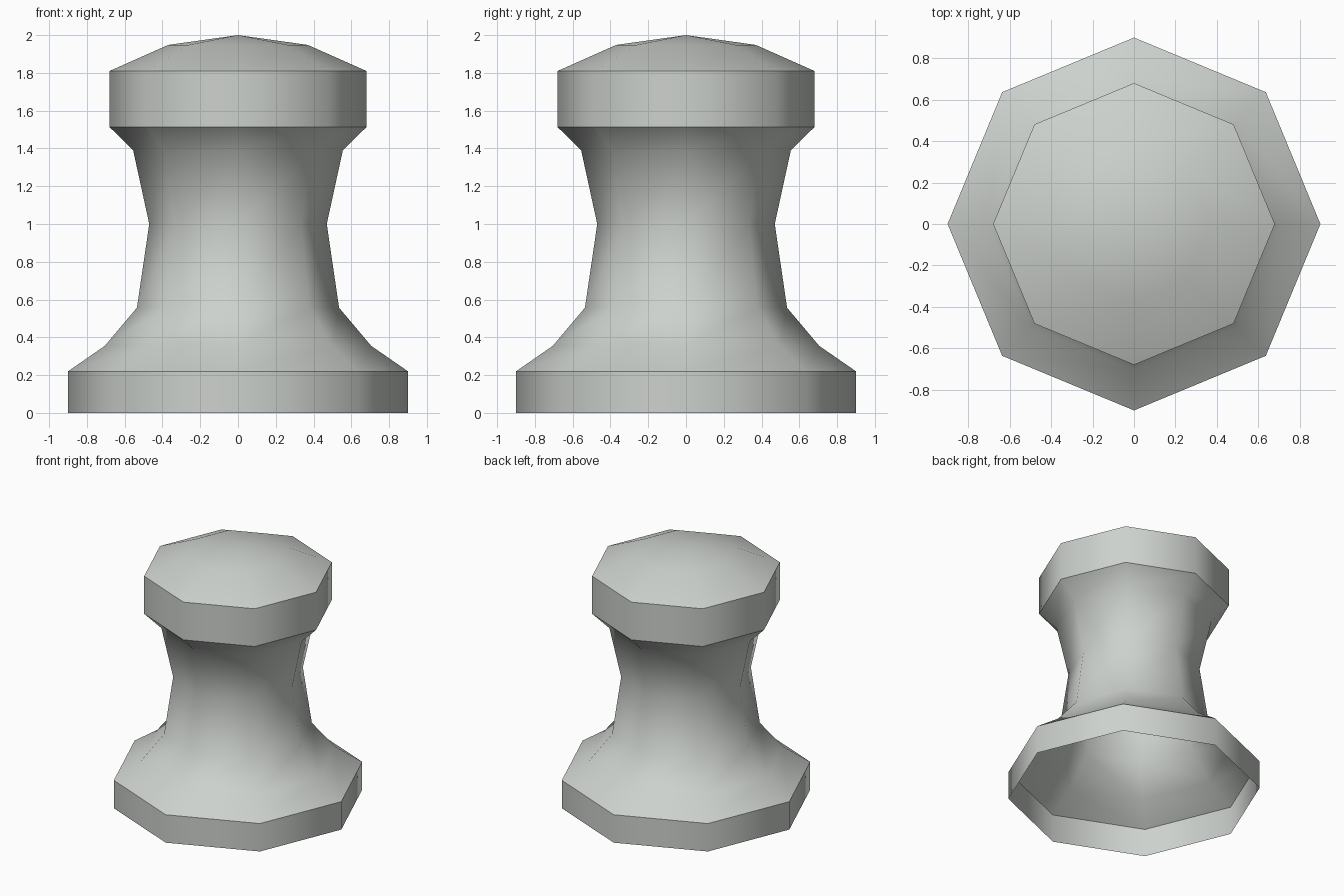
import bpy
import bmesh
from math import cos, sin, tau

cube = bpy.data.objects.get("Cube")
if cube:
    bpy.data.objects.remove(cube, do_unlink=True)

SIDES = 8
# (radius, height, crisp rim) from the open foot up to the cap
PROFILE = [
    (0.90, 0.00, False),
    (0.90, 0.22, True),
    (0.705, 0.355, False),
    (0.535, 0.557, False),
    (0.47, 1.00, False),
    (0.555, 1.39, False),
    (0.68, 1.513, True),
    (0.68, 1.81, True),
    (0.37, 1.948, False),
]
APEX = 2.0

# Pale grey stone
stone = bpy.data.materials.new("pale_grey")
stone.use_nodes = True
color = (0.61, 0.64, 0.61, 1)
stone.diffuse_color = color
stone.node_tree.nodes["Principled BSDF"].inputs["Base Color"].default_value = color

# Lathe the pillar as stacked octagonal rings
bm = bmesh.new()
rings = [[bm.verts.new((r * cos(tau * i / SIDES), r * sin(tau * i / SIDES), z))
          for i in range(SIDES)] for r, z, _ in PROFILE]
tip = bm.verts.new((0, 0, APEX))
for i in range(SIDES):
    j = (i + 1) % SIDES
    for low, high in zip(rings, rings[1:]):
        bm.faces.new((low[i], low[j], high[j], high[i]))
    # Domed cap
    bm.faces.new((rings[-1][i], rings[-1][j], tip))

# Smooth surface with crisp rims on the foot and head
for face in bm.faces:
    face.smooth = True
for ring, (_, _, crisp) in zip(rings, PROFILE):
    for i in range(SIDES):
        edge = bm.edges.get((ring[i], ring[(i + 1) % SIDES]))
        edge.smooth = not crisp

mesh = bpy.data.meshes.new("pillar")
bm.to_mesh(mesh)
bm.free()
mesh.materials.append(stone)
bpy.context.collection.objects.link(bpy.data.objects.new("pillar", mesh))
